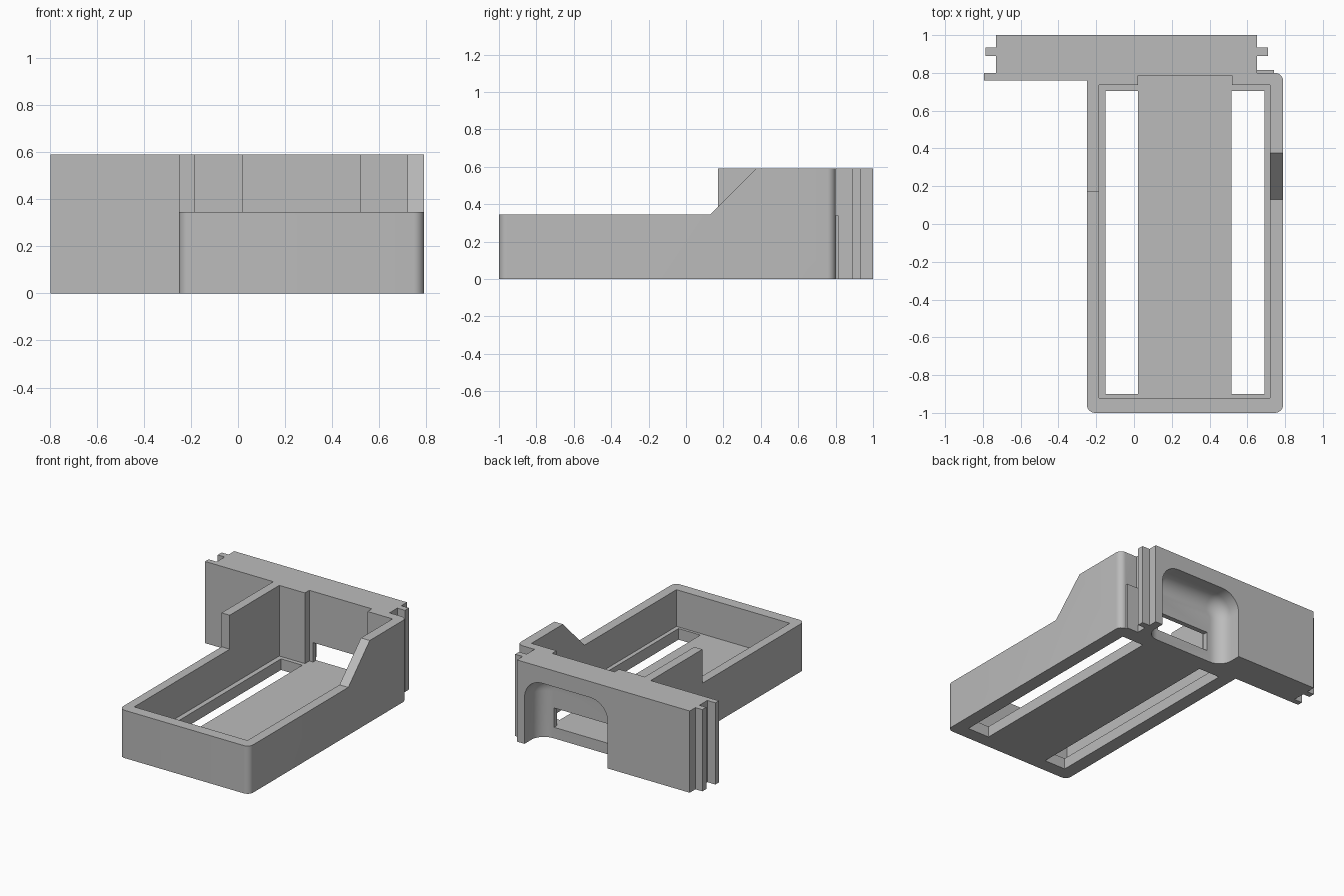
import bpy, bmesh
from mathutils import Vector

cube = bpy.data.objects.get("Cube")
if cube:
    bpy.data.objects.remove(cube, do_unlink=True)

grey = bpy.data.materials.new("plain grey")
grey.use_nodes = True
COLOUR = (0.5, 0.5, 0.5, 1)
grey.diffuse_color = COLOUR
grey.node_tree.nodes["Principled BSDF"].inputs["Base Color"].default_value = COLOUR


def make_object(name, bm):
    bmesh.ops.recalc_face_normals(bm, faces=bm.faces)
    mesh = bpy.data.meshes.new(name)
    bm.to_mesh(mesh)
    bm.free()
    mesh.materials.append(grey)
    obj = bpy.data.objects.new(name, mesh)
    bpy.context.collection.objects.link(obj)
    return obj


def prism(points, depth):
    """Extrude a closed 3D outline along a vector."""
    bm = bmesh.new()
    face = bm.faces.new([bm.verts.new(p) for p in points])
    new = bmesh.ops.extrude_face_region(bm, geom=[face])["geom"]
    bmesh.ops.translate(bm, vec=depth, verts=[v for v in new if isinstance(v, bmesh.types.BMVert)])
    return bm


def box(x, y, z):
    return prism([(x[0], y[0], z[0]), (x[1], y[0], z[0]), (x[1], y[1], z[0]), (x[0], y[1], z[0])],
                 (0, 0, z[1] - z[0]))


def round_edges(bm, test, radius, segments=8):
    edges = [e for e in bm.edges if test(*[v.co for v in e.verts])]
    bmesh.ops.bevel(bm, geom=edges, offset=radius, segments=segments, profile=0.5, affect='EDGES')


def combine(target, bm, name, operation='DIFFERENCE'):
    tool = make_object(name, bm)
    tool.hide_render = True
    mod = target.modifiers.new(name, 'BOOLEAN')
    mod.operation = operation
    mod.solver = 'EXACT'
    mod.object = tool
    bpy.context.view_layer.objects.active = target
    bpy.ops.object.modifier_apply(modifier=mod.name)
    bpy.data.objects.remove(tool, do_unlink=True)


LOW, HIGH, FLOOR = 0.345, 0.59, 0.08

# Plan outline of tray and back plate with its tongues
outline = [(-.25, -1), (.79, -1), (.79, .8), (.65, .8), (.65, .89), (.71, .89), (.71, .935),
           (.65, .935), (.65, 1), (-.73, 1), (-.73, .935), (-.785, .935), (-.785, .89),
           (-.73, .89), (-.73, .8), (-.795, .8), (-.795, .76), (-.25, .76)]
body = prism([(x, y, 0) for x, y in outline], (0, 0, HIGH))
corners = [Vector(p) for p in (outline[0], outline[1], outline[2])]
round_edges(body, lambda a, b: abs(a.z - b.z) > .1 and
            any((a.xy - c).length < .001 for c in corners), .045)
tray = make_object("tray_bracket", body)

# Side lug
combine(tray, box((.63, .74), (.78, .815), (0, .34)), "side_lug", 'UNION')

# Lowered front: square step on one wall, slope on the other
combine(tray, box((-.5, .27), (-1.2, .17), (LOW, .8)), "step_cut")
slope = [(-1.2, LOW), (.13, LOW), (.425, LOW + .295), (.425, .8), (-1.2, .8)]
combine(tray, prism([(.26, y, z) for y, z in slope], (.8, 0, 0)), "slope_cut")

# Main cavity, back recess and floor slots
combine(tray, box((-.185, .72), (-.92, .735), (FLOOR, .8)), "cavity_cut")
combine(tray, box((.02, .52), (.6, .785), (FLOOR, .8)), "recess_cut")
for x in ((-.15, .02), (.515, .69)):
    combine(tray, box(x, (-.9, .705), (-.1, .2)), "slot_cut")

# Scooped pocket in the back plate
pocket = box((-.075, .59), (.82, 1.2), (-.4, .475))
round_edges(pocket, lambda a, b: abs(a.y - b.y) > .1 and a.z > .4, .14, 10)
round_edges(pocket, lambda a, b: a.y < .83 and b.y < .83 and max(a.z, b.z) > -.3, .1)
combine(tray, pocket, "pocket_cut")

# Window through the thin wall
combine(tray, box((.05, .48), (.75, .9), (FLOOR, .22)), "window_cut")

bpy.ops.object.select_all(action='DESELECT')
tray.select_set(True)
bpy.context.view_layer.objects.active = tray
bpy.ops.object.shade_smooth_by_angle(angle=.6)
